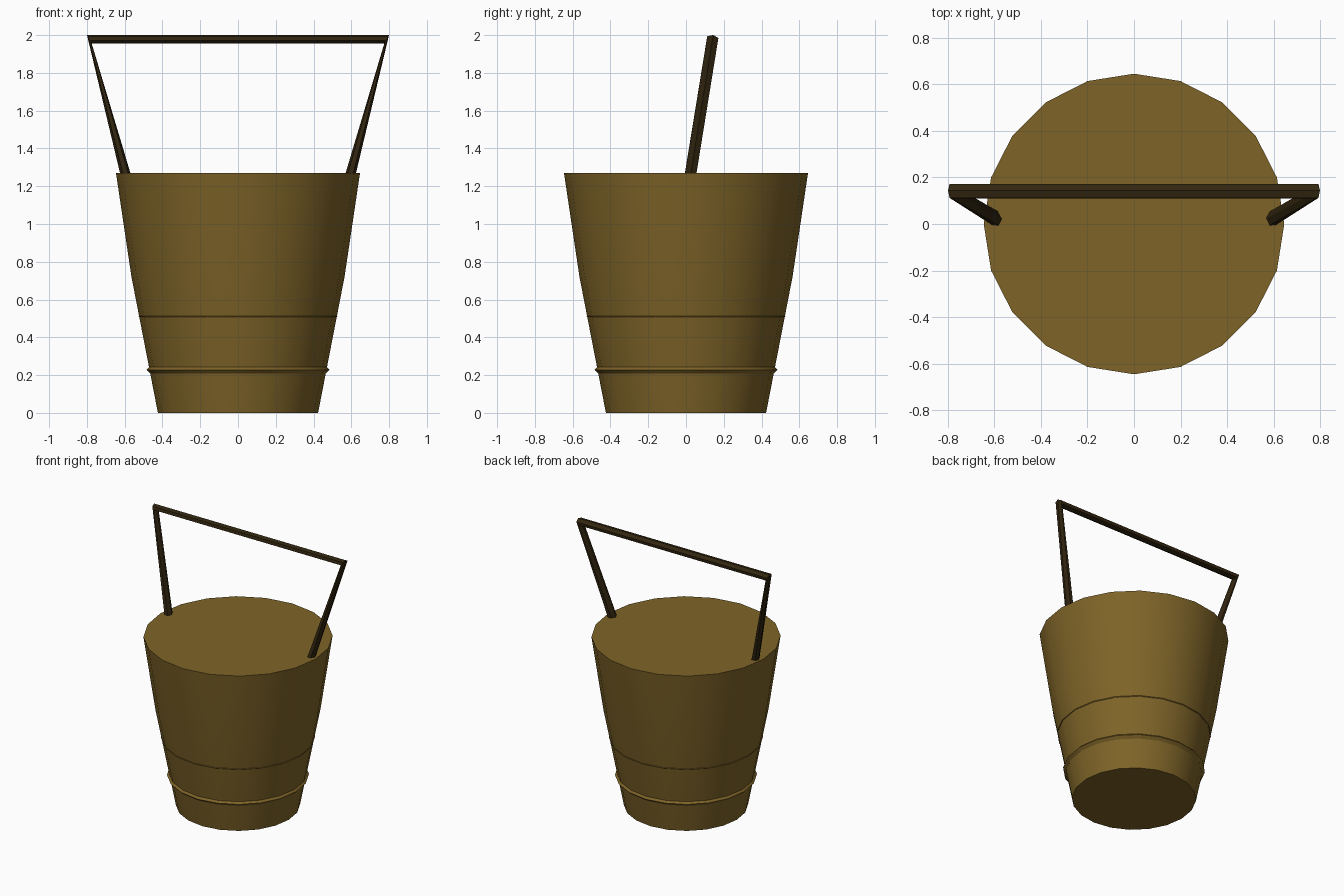
import bpy, bmesh, math
from mathutils import Vector

if "Cube" in bpy.data.objects:
    bpy.data.objects.remove(bpy.data.objects["Cube"])

SIDES = 20


def material(name, rgb):
    m = bpy.data.materials.new(name)
    m.diffuse_color = (*rgb, 1)
    m.use_nodes = True
    m.node_tree.nodes["Principled BSDF"].inputs["Base Color"].default_value = m.diffuse_color
    return m


WOOD = material("bucket brown", (0.21, 0.127, 0.021))
DARK = material("dark brown", (0.032, 0.019, 0.005))


def skin(name, rings, mat, closed=False):
    """Join equal rings of points with quads; cap the ends or close the loop."""
    bm = bmesh.new()
    loops = [[bm.verts.new(p) for p in ring] for ring in rings]
    n = len(loops[0])
    pairs = list(zip(loops, loops[1:])) + ([(loops[-1], loops[0])] if closed else [])
    for a, b in pairs:
        for i in range(n):
            j = (i + 1) % n
            bm.faces.new((a[i], a[j], b[j], b[i]))
    if not closed:
        bm.faces.new(loops[0])
        bm.faces.new(loops[-1])
    bmesh.ops.recalc_face_normals(bm, faces=bm.faces)
    mesh = bpy.data.meshes.new(name)
    bm.to_mesh(mesh)
    bm.free()
    mesh.materials.append(mat)
    ob = bpy.data.objects.new(name, mesh)
    bpy.context.collection.objects.link(ob)
    return ob


def lathe(name, profile, mat, closed=False):
    angles = [2 * math.pi * i / SIDES for i in range(SIDES)]
    rings = [[(r * math.cos(a), r * math.sin(a), z) for a in angles] for r, z in profile]
    ob = skin(name, rings, mat, closed)
    bpy.ops.object.select_all(action='DESELECT')
    bpy.context.view_layer.objects.active = ob
    ob.select_set(True)
    bpy.ops.object.shade_smooth_by_angle(angle=math.radians(30))
    return ob


# Tapered bucket with a flat filled top
lathe("bucket_body", [(0.424, 0), (0.564, 0.72), (0.646, 1.27)], WOOD)

# Hoops with a diamond section; the upper one barely shows
for name, r, z in (("lower_hoop", 0.465, 0.228), ("upper_hoop", 0.5065, 0.511)):
    m = 0.02
    lathe(name, [(r + m, z), (r, z + m), (r - m, z), (r, z - m)], WOOD, closed=True)


# Six-sided bail handle, leaning back, one continuous sweep through four sections
def section(centre, half, depth):
    c, u = Vector(centre), Vector(half)
    v = Vector((0, depth, -depth * 0.16))
    return [c + u * math.cos(k * math.pi / 3) + v * math.sin(k * math.pi / 3)
            for k in range(6)]


foot, foot_half = (0.556, 0.0, 1.116), (0.030, 0, -0.008)
corner, corner_half = (0.787, 0.14, 1.978), (0.0125, 0.004, 0.0225)


def mirrored(p):
    return (-p[0], p[1], p[2])


skin("handle", [section(mirrored(foot), mirrored(foot_half), 0.034),
                section(mirrored(corner), mirrored(corner_half), 0.034),
                section(corner, corner_half, 0.034),
                section(foot, foot_half, 0.034)], DARK)
